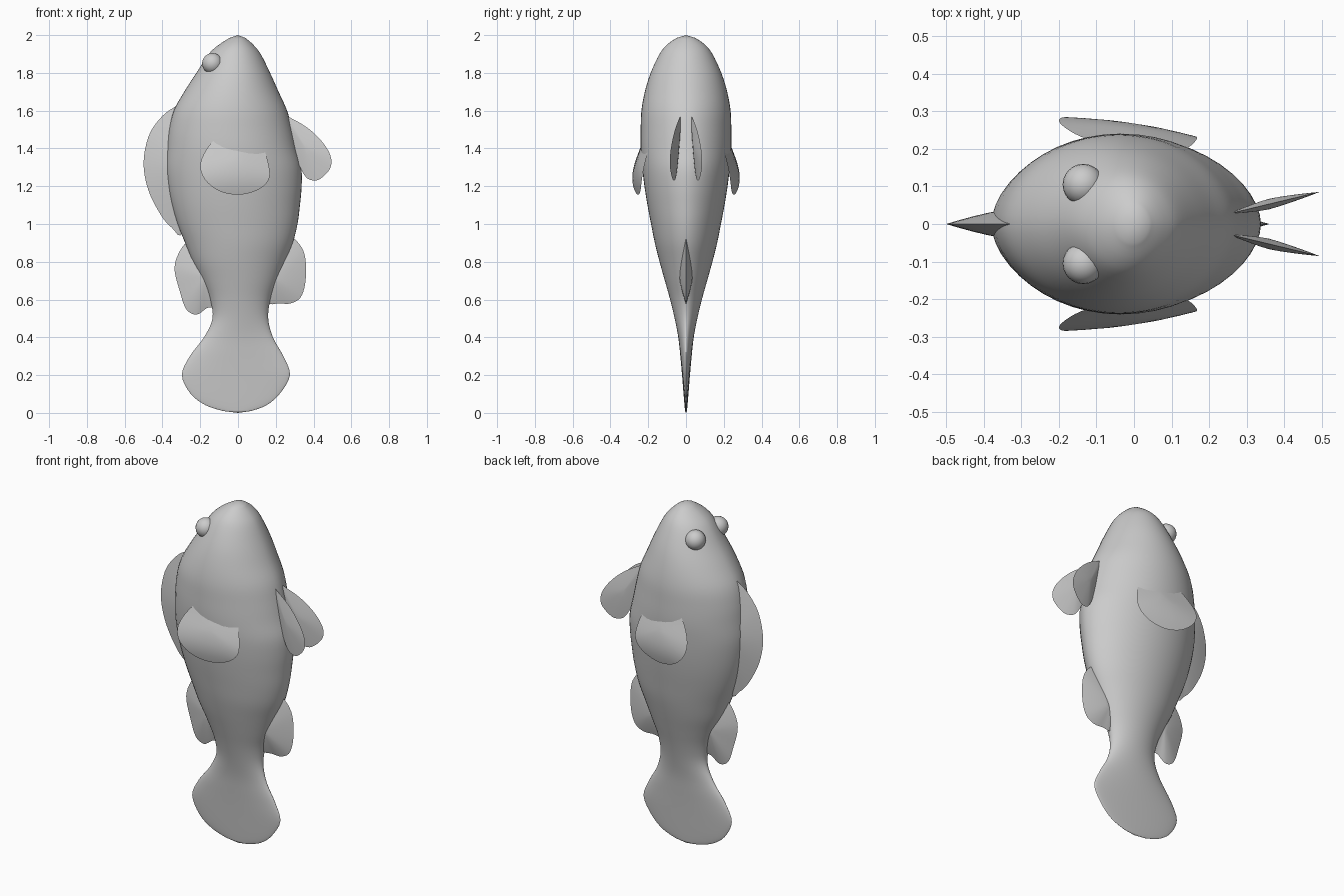
import bpy, bmesh
from math import sin, cos, pi, radians, copysign
from mathutils import Vector

cube = bpy.data.objects.get("Cube")
if cube:
    bpy.data.objects.remove(cube, do_unlink=True)

# One plain grey for the whole fish
grey = bpy.data.materials.new("plain_grey")
grey.use_nodes = True
colour = (0.6, 0.6, 0.6, 1)
grey.diffuse_color = colour
grey.node_tree.nodes["Principled BSDF"].inputs["Base Color"].default_value = colour


def finish(name, bm):
    """Turn a bmesh into a smooth-shaded object with the grey material."""
    bmesh.ops.recalc_face_normals(bm, faces=bm.faces)
    mesh = bpy.data.meshes.new(name)
    bm.to_mesh(mesh)
    bm.free()
    mesh.materials.append(grey)
    obj = bpy.data.objects.new(name, mesh)
    bpy.context.collection.objects.link(obj)
    bpy.ops.object.select_all(action='DESELECT')
    obj.select_set(True)
    bpy.context.view_layer.objects.active = obj
    bpy.ops.object.shade_smooth_by_angle(angle=radians(50))
    return obj


def spline(points, closed=False, steps=4):
    """Smooth a row of points with a Catmull-Rom curve."""
    pts = [Vector(p) for p in points]
    n = len(pts)

    def pick(i):
        return pts[i % n] if closed else pts[max(0, min(n - 1, i))]

    result = []
    for i in range(n if closed else n - 1):
        a, b, c, d = (pick(i + k) for k in (-1, 0, 1, 2))
        for s in range(steps):
            t = s / steps
            result.append(0.5 * (2 * b + (c - a) * t
                                 + (2 * a - 5 * b + 4 * c - d) * t ** 2
                                 + (3 * b - a - 3 * c + d) * t ** 3))
    if not closed:
        result.append(pts[-1])
    return result


def bridge(bm, first, second):
    n = len(first)
    for i in range(n):
        j = (i + 1) % n
        bm.faces.new((first[i], first[j], second[j], second[i]))


def fan(bm, ring, tip):
    for i in range(len(ring)):
        bm.faces.new((ring[i], ring[(i + 1) % len(ring)], tip))


# Body and tail: height, back edge, belly edge, half width
STATIONS = [
    (1.985, -.045, .04, .05), (1.95, -.10, .08, .10), (1.9, -.155, .12, .14),
    (1.8, -.22, .17, .187), (1.7, -.285, .215, .218), (1.6, -.34, .26, .236),
    (1.5, -.365, .287, .24), (1.4, -.375, .31, .24), (1.3, -.38, .335, .232),
    (1.2, -.37, .337, .22), (1.1, -.35, .328, .204), (1, -.32, .315, .185),
    (.9, -.28, .29, .165), (.8, -.24, .25, .14), (.7, -.19, .21, .112),
    (.6, -.148, .172, .084), (.5, -.135, .16, .06), (.4, -.18, .185, .041),
    (.3, -.255, .24, .03), (.2, -.297, .275, .021), (.1, -.25, .22, .013),
    (.04, -.17, .15, .008), (.01, -.08, .07, .005),
]


def build_body(sides=48):
    bm = bmesh.new()
    rings = []
    for z, back, belly, width in spline(STATIONS):
        mid, half = (back + belly) / 2, (belly - back) / 2
        ring = []
        for k in range(sides):
            a = 2 * pi * k / sides
            y = copysign(abs(sin(a)) ** 1.1, sin(a)) * width
            ring.append(bm.verts.new((mid + half * cos(a), y, z)))
        rings.append(ring)
    for upper, lower in zip(rings, rings[1:]):
        bridge(bm, upper, lower)
    fan(bm, rings[0], bm.verts.new((0, 0, 2)))
    fan(bm, rings[-1], bm.verts.new((0, 0, 0)))
    finish("body", bm)


def build_fin(name, outline, hub, thick, place):
    """Lens-shaped fin: thickest at the hub, thin at its rim."""
    bm = bmesh.new()
    hub = Vector(hub)
    rim = spline(outline, closed=True)

    def ring(scale, w):
        pts = [hub + (p - hub) * scale for p in rim]
        return [bm.verts.new(place(p.x, p.y, w)) for p in pts]

    edge = ring(1, 0)
    for side in (1, -1):
        last = edge
        for scale in (.95, .8, .6, .4, .2):
            current = ring(scale, side * thick * (1 - scale ** 1.4))
            bridge(bm, last, current)
            last = current
        fan(bm, last, bm.verts.new(place(hub.x, hub.y, side * thick)))
    finish(name, bm)


def upright(x, z, w):
    return (x, w, z)


def pectoral(side):
    """Flares away from the flank towards the lower, rear corner."""
    def place(x, z, w):
        t = max(0, min(1, (1.5 - z) / .28))
        y = .222 + .056 * t * t * (3 - 2 * t) - .15 * (x + .13)
        y -= .1 * max(0, z - 1.45) + .12 * max(0, 1.2 - z)
        return (x, side * (y + w), z)
    return place


def pelvic(side):
    def place(x, z, w):
        return (x, side * (.034 + .24 * (x - .28) + w), z)
    return place


build_body()

# Fins along the back and belly
build_fin("dorsal_fin",
          [(-.3, 1.6), (-.35, 1.61), (-.42, 1.55), (-.475, 1.46), (-.5, 1.32),
           (-.475, 1.18), (-.41, 1.05), (-.35, .98), (-.29, .96), (-.22, 1.3)],
          (-.31, 1.3), .042, upright)
build_fin("rear_dorsal_fin",
          [(-.24, .91), (-.285, .89), (-.325, .82), (-.335, .75), (-.31, .65),
           (-.275, .55), (-.22, .52), (-.165, .555), (-.11, .58), (-.12, .75)],
          (-.18, .72), .035, upright)
build_fin("anal_fin",
          [(.24, .95), (.3, .92), (.345, .86), (.36, .78), (.355, .68),
           (.33, .61), (.28, .58), (.22, .58), (.15, .59), (.14, .75)],
          (.19, .72), .035, upright)

# Paired fins and eyes
for label, side in (("left", 1), ("right", -1)):
    # y decides the pair, so +y is the rear one of the two
    where = "rear" if side > 0 else "front"
    build_fin(where + "_pectoral_fin",
              [(-.03, 1.5), (-.11, 1.46), (-.17, 1.39), (-.2, 1.31),
               (-.175, 1.235), (-.1, 1.175), (0, 1.155), (.1, 1.178),
               (.16, 1.23), (.165, 1.3), (.13, 1.41), (.06, 1.49)],
              (0, 1.34), .018, pectoral(side))
    build_fin(where + "_pelvic_fin",
              [(.25, 1.56), (.3, 1.55), (.38, 1.5), (.45, 1.43), (.49, 1.36),
               (.49, 1.3), (.45, 1.25), (.405, 1.23), (.35, 1.26), (.29, 1.4)],
              (.36, 1.4), .014, pelvic(side))

    eye = bmesh.new()
    bmesh.ops.create_uvsphere(eye, u_segments=24, v_segments=12, radius=.055)
    for v in eye.verts:
        v.co += Vector((-.135, side * .105, 1.85))
    finish(where + "_eye", eye)
